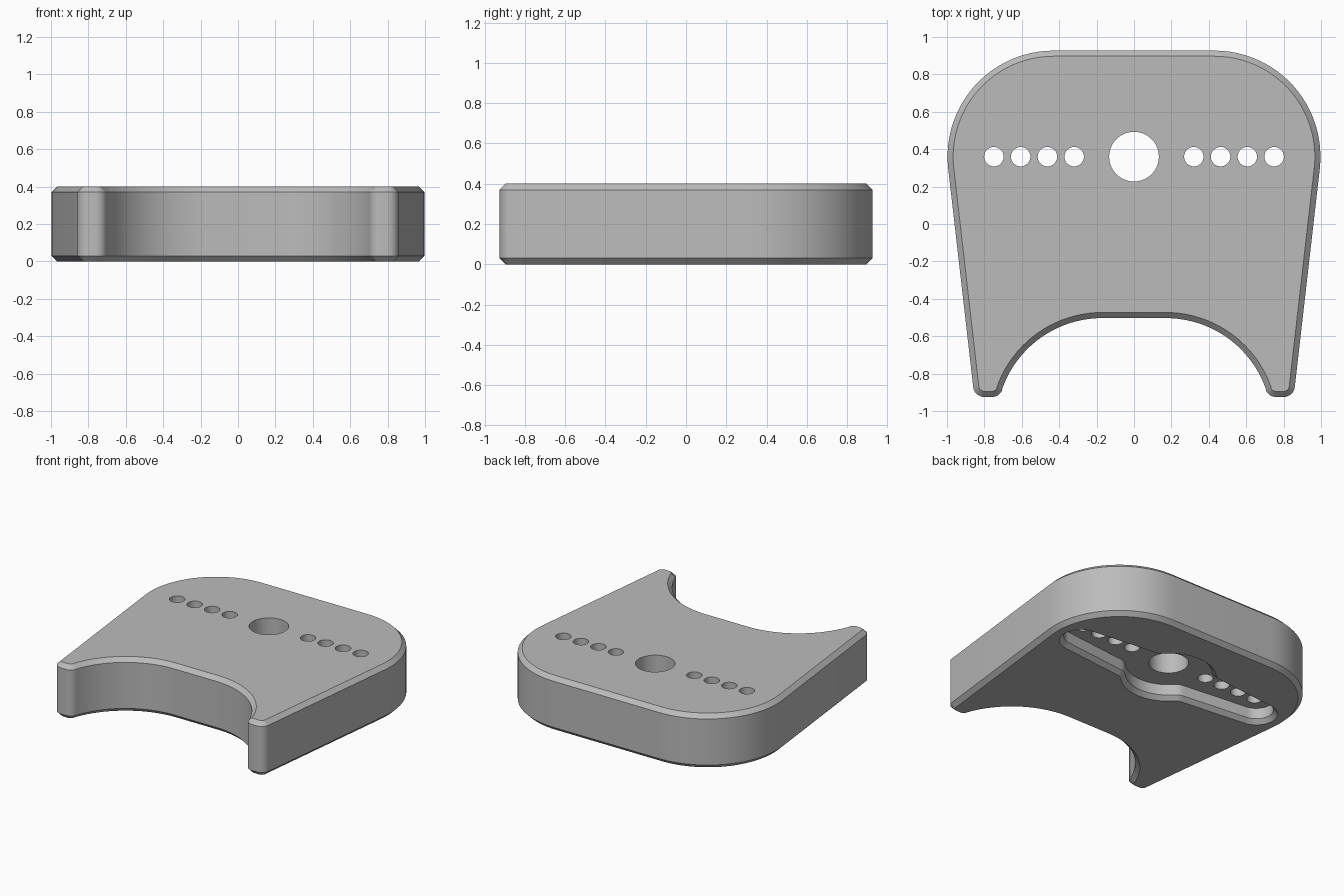
import bpy, bmesh
from math import cos, sin, atan2, asin, sqrt, pi, radians

cube = bpy.data.objects.get("Cube")
if cube:
    bpy.data.objects.remove(cube, do_unlink=True)

HEIGHT, CHAMFER, HOLE_Y = 0.4, 0.03, 0.36

grey = bpy.data.materials.new("plain grey")
grey.use_nodes = True
grey.diffuse_color = (0.5, 0.5, 0.5, 1)
grey.node_tree.nodes["Principled BSDF"].inputs["Base Color"].default_value = (0.5, 0.5, 0.5, 1)


def arc(cx, cy, r, start, end, steps):
    angles = [start + (end - start) * i / steps for i in range(steps + 1)]
    return [(cx + r * cos(a), cy + r * sin(a)) for a in angles]


def mirrored(half):
    """Close a right-hand half outline with its reflection across x."""
    return half + [(-x, y) for x, y in reversed(half) if x > 1e-5]


def body_outline(d):
    """Outline grown by d: big corner, rounded foot, front cut-out."""
    corner, outer_foot, inner_foot, cut = (0.43, HOLE_Y), (0.80, -0.865), (0.76, -0.865), (0.17, -1.07)
    big, small = 0.567, 0.06
    # Direction of the straight side that touches corner and foot
    dx, dy = corner[0] - outer_foot[0], corner[1] - outer_foot[1]
    side = asin((small - big) / sqrt(dx * dx + dy * dy)) - atan2(dx, dy)
    meet = atan2(inner_foot[1] - cut[1], inner_foot[0] - cut[0])
    half = arc(*corner, big + d, pi / 2, side, 24)
    half += arc(*outer_foot, small + d, side, -pi / 2, 8)
    half += arc(*inner_foot, small + d, -pi / 2, meet - pi, 8)
    half += arc(*cut, big - d, meet, pi / 2, 20)
    return mirrored(half)


def pocket_outline(d):
    """Round hub with two tapered, round-ended arms, grown by d."""
    hub, tip, tip_x, fillet, taper = 0.29, 0.115, 0.765, 0.1, radians(84)
    k = tip_x * cos(taper) + tip + fillet
    u = sqrt((hub + fillet) ** 2 - k * k)
    fx, fy = k * cos(taper) + u * sin(taper), k * sin(taper) - u * cos(taper)
    a = atan2(fy, fx)
    quarter = arc(0, 0, hub + d, pi / 2, a, 10)[:-1]
    quarter += arc(fx, fy, fillet - d, a + pi, taper + pi, 6)
    quarter += arc(tip_x, 0, tip + d, taper, 0, 12)
    half = quarter + [(x, -y) for x, y in reversed(quarter[:-1])]
    return [(x, y + HOLE_Y) for x, y in mirrored(half)]


def loft(name, levels):
    """Solid through matching outlines stacked at the given heights."""
    bm = bmesh.new()
    rings = [[bm.verts.new((x, y, z)) for x, y in outline] for outline, z in levels]
    for low, high in zip(rings, rings[1:]):
        for i in range(len(low)):
            j = (i + 1) % len(low)
            bm.faces.new((low[i], low[j], high[j], high[i]))
    bm.faces.new(rings[0])
    bm.faces.new(rings[-1])
    bmesh.ops.recalc_face_normals(bm, faces=bm.faces)
    mesh = bpy.data.meshes.new(name)
    bm.to_mesh(mesh)
    bm.free()
    mesh.materials.append(grey)
    obj = bpy.data.objects.new(name, mesh)
    bpy.context.collection.objects.link(obj)
    return obj


# Plate with chamfered top and bottom edges
plate = loft("mounting_plate", [
    (body_outline(-CHAMFER), 0), (body_outline(0), CHAMFER),
    (body_outline(0), HEIGHT - CHAMFER), (body_outline(-CHAMFER), HEIGHT)])

# Underside pocket with a chamfered rim
cutters = [loft("pocket_cutter", [
    (pocket_outline(2 * CHAMFER), -CHAMFER), (pocket_outline(0), CHAMFER),
    (pocket_outline(0), 0.11)])]

# Centre bore and the two rows of small holes
holes = [(0, 0.133)] + [(s * (0.32 + 0.143 * i), 0.052) for s in (-1, 1) for i in range(4)]
for x, r in holes:
    circle = arc(x, HOLE_Y, r, 0, 2 * pi, 40)[:-1]
    cutters.append(loft("hole_cutter", [(circle, -0.1), (circle, HEIGHT + 0.1)]))

bpy.context.view_layer.objects.active = plate
for cutter in cutters:
    cutter.hide_render = True
    cut = plate.modifiers.new("cut", "BOOLEAN")
    cut.operation, cut.solver, cut.object = "DIFFERENCE", "EXACT", cutter
    bpy.ops.object.modifier_apply(modifier=cut.name)
for cutter in cutters:
    bpy.data.objects.remove(cutter, do_unlink=True)

bpy.ops.object.select_all(action="DESELECT")
plate.select_set(True)
bpy.ops.object.shade_smooth_by_angle(angle=radians(30))
